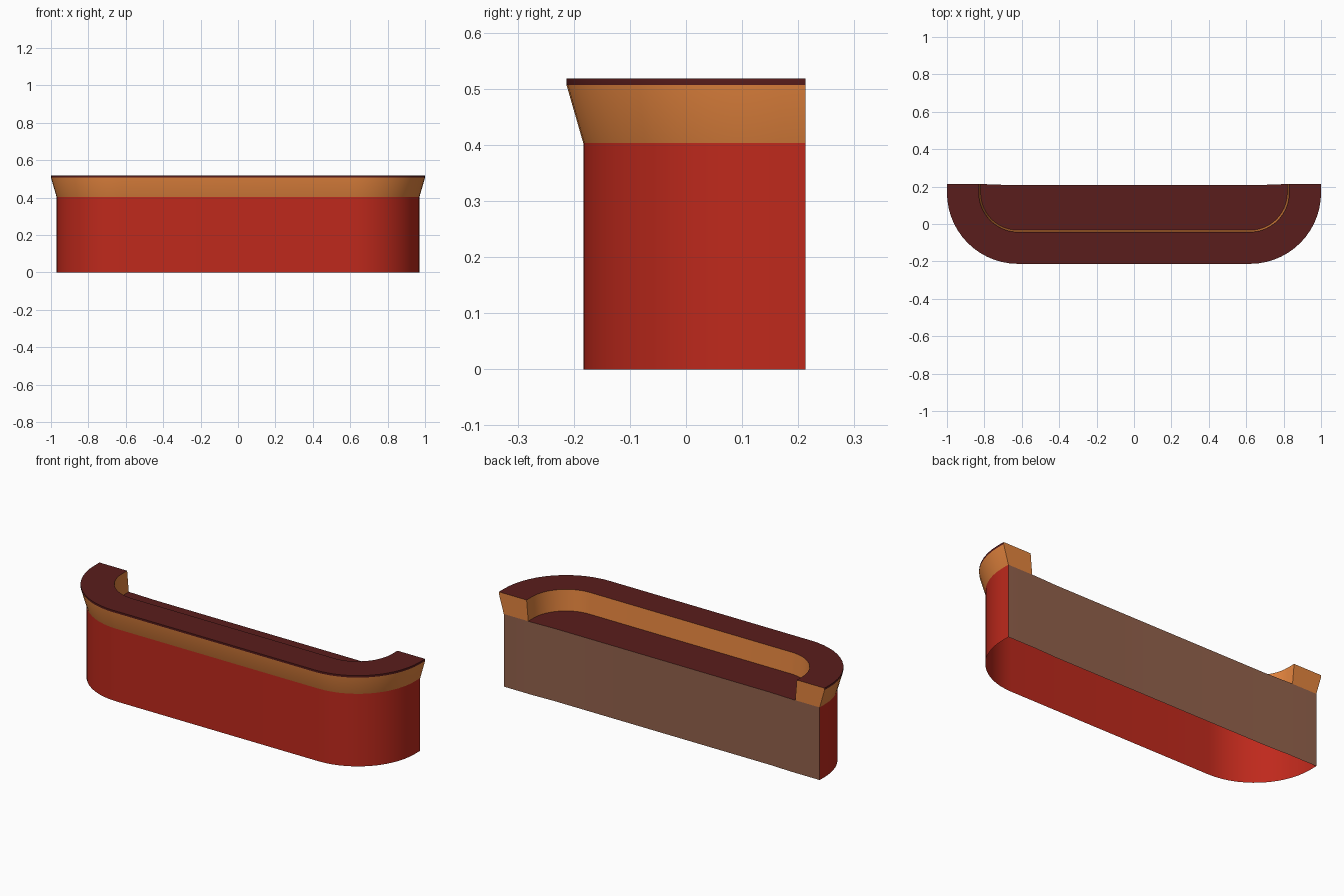
import bpy, bmesh, math

if "Cube" in bpy.data.objects:
    bpy.data.objects.remove(bpy.data.objects["Cube"])

CX, CY, BACK = 0.62, 0.167, 0.213      # corner centre and rear end of the walls
FLOOR, LIP, TOP = 0.403, 0.507, 0.518


def srgb(r, g, b):
    f = lambda c: c / 12.92 if c <= 0.04045 else ((c + 0.055) / 1.055) ** 2.4
    return (f(r / 255), f(g / 255), f(b / 255), 1.0)


def material(name, rgb):
    m = bpy.data.materials.new(name)
    m.diffuse_color = srgb(*rgb)
    m.use_nodes = True
    m.node_tree.nodes["Principled BSDF"].inputs["Base Color"].default_value = m.diffuse_color
    return m


RED = material("red", (191, 41, 28))
ORANGE = material("orange wood", (227, 132, 62))
DARK = material("dark maroon", (90, 29, 28))
BROWN = material("grey brown", (147, 98, 76))


def path(r, steps=14):
    """U-shaped outline, offset r from the corner centres, left rear to right rear."""
    arc = [(CX + r * math.sin(a), CY - r * math.cos(a))
           for a in (math.pi / 2 * i / steps for i in range(steps + 1))]
    right = arc + [(CX + r, BACK)]
    return [(-x, y) for x, y in reversed(right)] + right


def finish(bm, name, mats):
    me = bpy.data.meshes.new(name)
    bm.to_mesh(me)
    bm.free()
    ob = bpy.data.objects.new(name, me)
    bpy.context.collection.objects.link(ob)
    for m in mats:
        me.materials.append(m)
    bpy.ops.object.select_all(action='DESELECT')
    ob.select_set(True)
    bpy.context.view_layer.objects.active = ob
    bpy.ops.object.shade_smooth_by_angle(angle=math.radians(30))
    return ob


# Counter base: hollow below, rounded front corners, slightly dented back
bm = bmesh.new()
outline = path(0.35) + [(0.80, 0.213), (0.66, 0.208), (-0.66, 0.208), (-0.80, 0.213)]
bottom = bm.faces.new([bm.verts.new((x, y, 0)) for x, y in outline])
ext = bmesh.ops.extrude_face_region(bm, geom=[bottom], use_keep_orig=True)
bmesh.ops.translate(bm, vec=(0, 0, FLOOR),
                    verts=[v for v in ext["geom"] if isinstance(v, bmesh.types.BMVert)])
bmesh.ops.recalc_face_normals(bm, faces=bm.faces[:])
for f in bm.faces:
    f.material_index = 1 if f.normal.z > 0.9 else 2 if f.normal.y > 0.9 else 0
bmesh.ops.delete(bm, geom=[f for f in bm.faces if f.normal.z < -0.9], context='FACES_ONLY')
finish(bm, "counter_base", [RED, DARK, BROWN])

# Flared rim: a (radius, height) profile swept along the U path, capped at both ends
bm = bmesh.new()
profile = [(0.35, FLOOR), (0.38, LIP), (0.38, TOP), (0.21, TOP), (0.20, FLOOR)]
lines = [[bm.verts.new((x, y, z)) for x, y in path(r)] for r, z in profile]
dark_faces = []
for k, a in enumerate(lines):
    b = lines[(k + 1) % len(lines)]
    for i in range(len(a) - 1):
        f = bm.faces.new((a[i], a[i + 1], b[i + 1], b[i]))
        f.material_index = 1 if k in (1, 2) else 0   # outer edge strip and top are dark
bm.faces.new([l[0] for l in lines])
bm.faces.new([l[-1] for l in reversed(lines)])
bmesh.ops.recalc_face_normals(bm, faces=bm.faces[:])
bmesh.ops.delete(bm, geom=[f for f in bm.faces if f.normal.z < -0.9], context='FACES_ONLY')
finish(bm, "flared_rim", [ORANGE, DARK])
